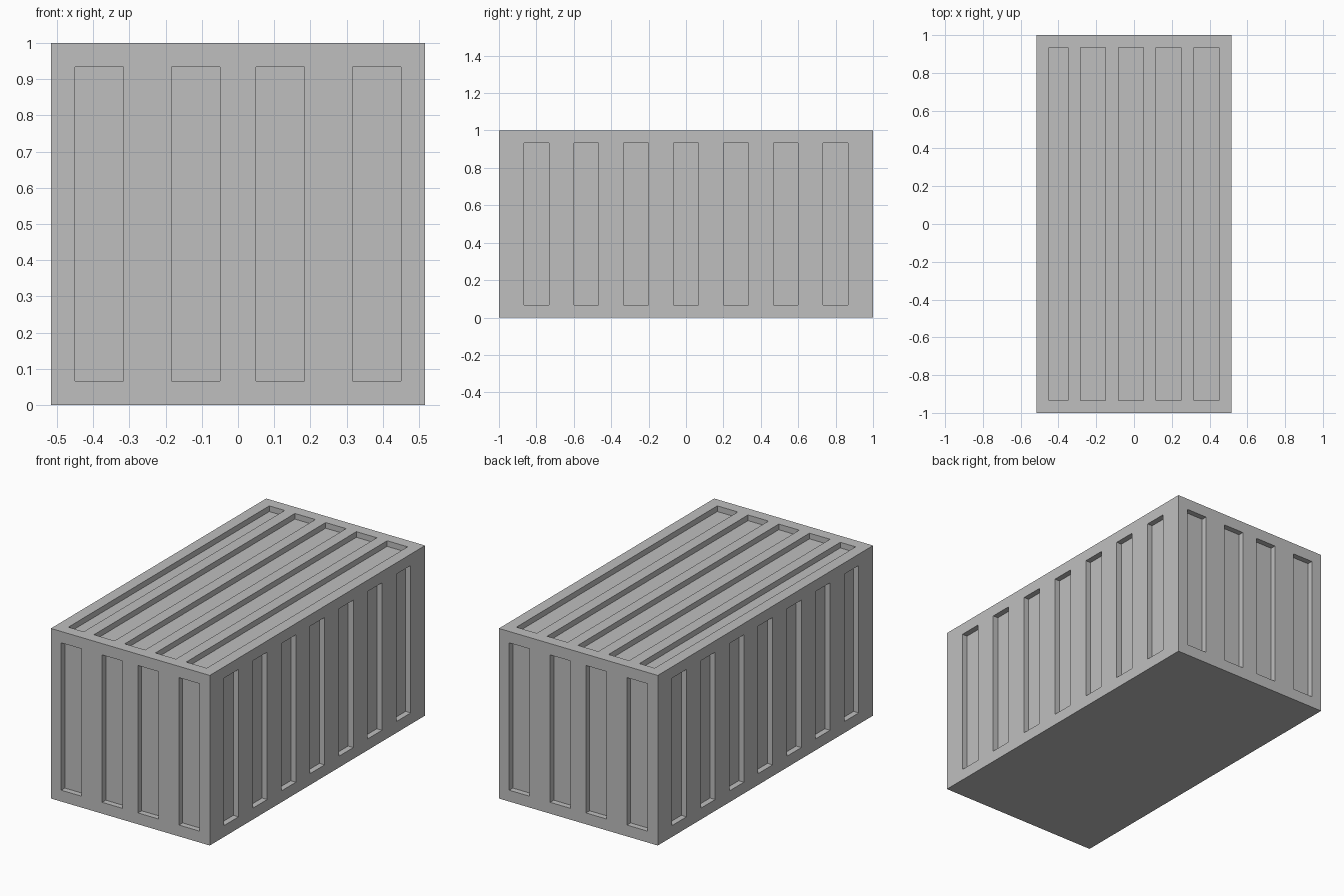
import bpy
import bmesh
from mathutils import Matrix, Vector

if "Cube" in bpy.data.objects:
    bpy.data.objects.remove(bpy.data.objects["Cube"], do_unlink=True)

U = 1 / 30                      # module that all sizes follow
HX, HY, H = 15.5, 30, 30        # half width, half length, height in modules
MARGIN, DEPTH, SLOT = 2, 1, 4   # slot end margin, recess depth, slot width


def add_box(bm, low, high):
    low, high = Vector(low) * U, Vector(high) * U
    matrix = Matrix.Translation((low + high) / 2) @ Matrix.Diagonal((*(high - low), 1))
    bmesh.ops.create_cube(bm, size=1, matrix=matrix)


def make_object(name, bm):
    mesh = bpy.data.meshes.new(name)
    bm.to_mesh(mesh)
    bm.free()
    obj = bpy.data.objects.new(name, mesh)
    bpy.context.collection.objects.link(obj)
    return obj


# Plain grey paint
grey = bpy.data.materials.new("container grey")
grey.use_nodes = True
colour = (0.52, 0.52, 0.52, 1)
grey.diffuse_color = colour
grey.node_tree.nodes["Principled BSDF"].inputs["Base Color"].default_value = colour

# Container body
bm = bmesh.new()
add_box(bm, (-HX, -HY, 0), (HX, HY, H))
body = make_object("container_body", bm)
body.data.materials.append(grey)

# Recess cutters
bm = bmesh.new()
z0, z1 = MARGIN, H - MARGIN
for side in (-1, 1):
    # Four upright slots on each end
    y0, y1 = sorted((side * (HY - DEPTH), side * (HY + DEPTH)))
    for x in (-13.5, -5.5, 1.5, 9.5):
        add_box(bm, (x, y0, z0), (x + SLOT, y1, z1))
    # Seven upright slots on each long wall
    x0, x1 = sorted((side * (HX - DEPTH), side * (HX + DEPTH)))
    for i in range(7):
        y = -26 + 8 * i
        add_box(bm, (x0, y, z0), (x1, y + SLOT, z1))
# Five long roof slots, the first one narrower
for i in range(5):
    right = -10.5 + 6 * i
    left = right - (SLOT if i else SLOT - 1)
    add_box(bm, (left, MARGIN - HY, H - DEPTH), (right, HY - MARGIN, H + DEPTH))
cutter = make_object("recess_cutter", bm)
cutter.hide_render = True

# Cut the recesses and bake the result
cut = body.modifiers.new("recesses", 'BOOLEAN')
cut.operation = 'DIFFERENCE'
cut.solver = 'EXACT'
cut.object = cutter
graph = bpy.context.evaluated_depsgraph_get()
baked = bpy.data.meshes.new_from_object(body.evaluated_get(graph))
body.modifiers.clear()
body.data = baked
baked.materials.clear()
baked.materials.append(grey)
for face in baked.polygons:
    face.material_index = 0
bpy.data.objects.remove(cutter, do_unlink=True)
